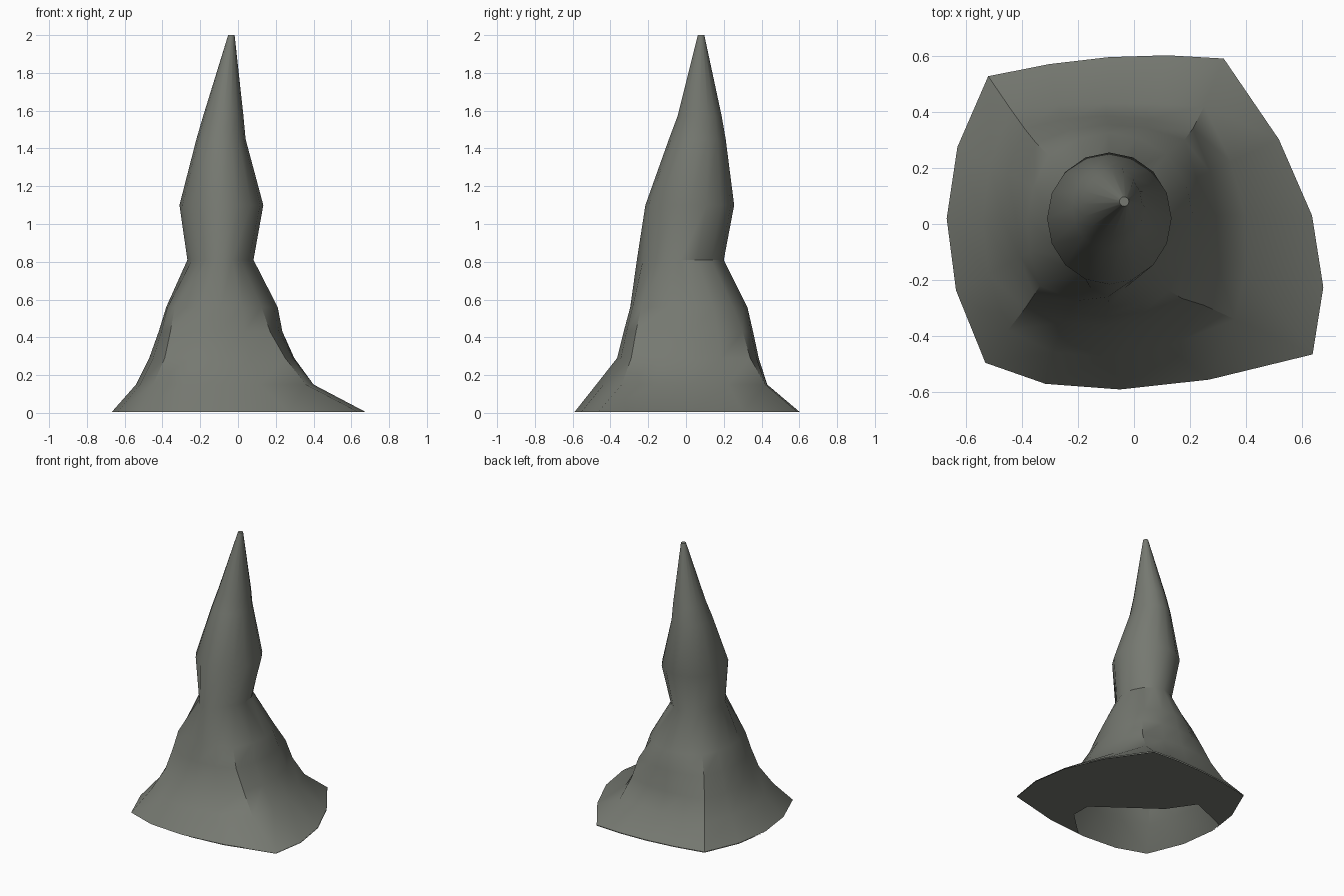
import bpy, bmesh, math

if "Cube" in bpy.data.objects:
    bpy.data.objects.remove(bpy.data.objects["Cube"])

cloth = bpy.data.materials.new("grey green cloth")
cloth.diffuse_color = (0.18, 0.19, 0.165, 1)
cloth.use_nodes = True
cloth.node_tree.nodes["Principled BSDF"].inputs["Base Color"].default_value = cloth.diffuse_color


def finish(bm, name):
    mesh = bpy.data.meshes.new(name)
    bm.to_mesh(mesh)
    bm.free()
    mesh.materials.append(cloth)
    ob = bpy.data.objects.new(name, mesh)
    bpy.context.collection.objects.link(ob)
    bpy.ops.object.select_all(action='DESELECT')
    ob.select_set(True)
    bpy.context.view_layer.objects.active = ob
    bpy.ops.object.shade_smooth_by_angle(angle=math.radians(38))
    return ob


def four_sided(z, pts):
    """Ring of 16 from 4 corners and 4 side middles, each side bowed."""
    ring = []
    for i in range(0, 8, 2):
        a, m, b = pts[i], pts[i + 1], pts[(i + 2) % 8]
        for t in (0, .25, .5, .75):
            w = ((1 - t) * (1 - 2 * t), 4 * t * (1 - t), t * (2 * t - 1))
            ring.append((w[0] * a[0] + w[1] * m[0] + w[2] * b[0],
                         w[0] * a[1] + w[1] * m[1] + w[2] * b[1], z))
    return ring


def oval(z, cx, cy, rx, ry, pinch=None):
    """Oval ring; pinch scales chosen points towards the centre."""
    ring = []
    for i in range(16):
        a = math.radians(225 + 22.5 * i)
        k = (pinch or {}).get(i, 1)
        ring.append((cx + rx * k * math.cos(a), cy + ry * k * math.sin(a), z))
    return ring


# cloak: flared four-cornered skirt, order front-left corner, front, front-right ...
hem = four_sided(0.005, [(-.53, -.495), (-.05, -.59), (.637, -.465), (.635, .03),
                         (.32, .59), (-.09, .595), (-.52, .527), (-.668, .02)])
rings = [
    hem,
    four_sided(.15, [(-.45, -.38), (-.1, -.475), (.36, -.34), (.395, .03),
                     (.25, .42), (-.1, .43), (-.44, .41), (-.54, .02)]),
    four_sided(.29, [(-.388, -.30), (-.1, -.365), (.25, -.29), (.298, .03),
                     (.21, .34), (-.1, .385), (-.39, .34), (-.47, .02)]),
    four_sided(.43, [(-.358, -.255), (-.1, -.33), (.17, -.265), (.235, .03),
                     (.18, .30), (-.09, .355), (-.35, .29), (-.42, .02)]),
    four_sided(.56, [(-.335, -.22), (-.09, -.295), (.125, -.237), (.21, .03),
                     (.115, .25), (-.09, .325), (-.305, .245), (-.38, .02)]),
    # neck and pointed hood
    oval(.81, -.093, -.03, .175, .23, {15: .93, 0: .86, 1: .93, 3: .93, 4: .86, 5: .93}),
    oval(1.1, -.088, .02, .222, .235),
    oval(1.45, -.09, .06, .13, .15),
    oval(1.57, -.078, .072, .107, .117),
    oval(2.0, -.035, .08, .017, .017),
]
bm = bmesh.new()
loops = [[bm.verts.new(p) for p in ring] for ring in rings]
for lo, hi in zip(loops, loops[1:]):
    for i in range(16):
        j = (i + 1) % 16
        bm.faces.new((lo[i], lo[j], hi[j], hi[i]))
bm.faces.new(loops[-1])
finish(bm, "hooded_cloak")

# underside: flat sheet that leaves the front-left corner open
bm = bmesh.new()
outline = [(0, -.58), *[p[:2] for p in hem[3:15]], (-.65, .12),
           (-.36, .24), (-.23, .05), (.19, -.26), (.19, -.40)]
face = bm.faces.new([bm.verts.new((x, y, 0)) for x, y in outline])
face.normal_update()
if face.normal.z > 0:
    face.normal_flip()
bmesh.ops.triangulate(bm, faces=bm.faces[:])
finish(bm, "underside")
